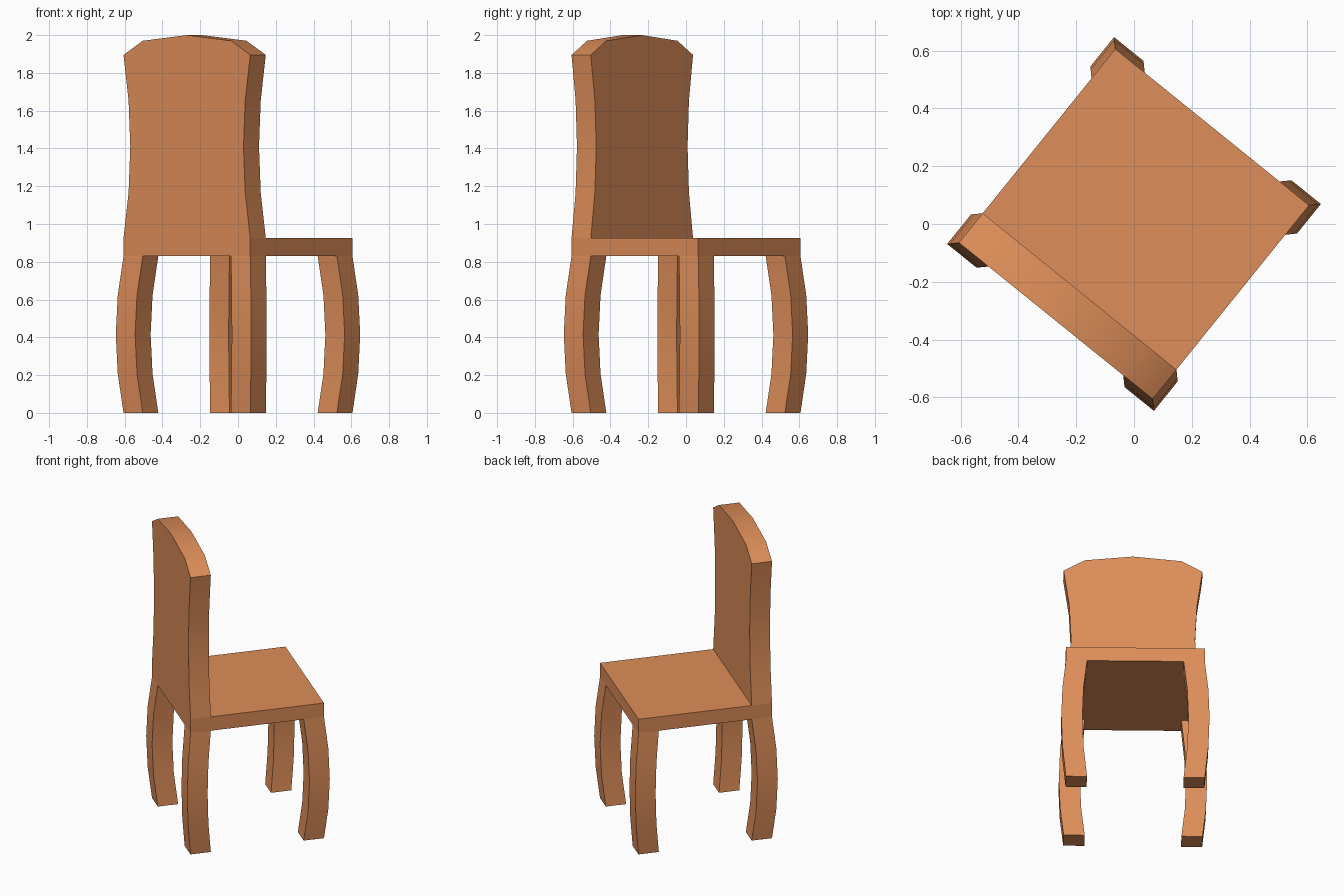
import bpy, bmesh, math

if "Cube" in bpy.data.objects:
    bpy.data.objects.remove(bpy.data.objects["Cube"])

ANGLE = math.radians(-38.9)   # the whole chair is turned about z
HALF = 0.431                  # half the seat side
THICK = 0.131                 # leg and backrest thickness
SEAT_LOW, SEAT_TOP = 0.83, 0.925

wood = bpy.data.materials.new("orange wood")
wood.diffuse_color = (0.73, 0.27, 0.10, 1)
wood.use_nodes = True
wood.node_tree.nodes["Principled BSDF"].inputs["Base Color"].default_value = wood.diffuse_color


def add_object(name, bm):
    bmesh.ops.recalc_face_normals(bm, faces=bm.faces)
    mesh = bpy.data.meshes.new(name)
    bm.to_mesh(mesh)
    bm.free()
    mesh.materials.append(wood)
    obj = bpy.data.objects.new(name, mesh)
    bpy.context.collection.objects.link(obj)
    obj.rotation_euler.z = ANGLE
    bpy.ops.object.select_all(action='DESELECT')
    obj.select_set(True)
    bpy.context.view_layer.objects.active = obj
    bpy.ops.object.shade_smooth_by_angle(angle=math.radians(30))
    return obj


def extrude(bm, points, offset):
    face = bm.faces.new([bm.verts.new(p) for p in points])
    new = bmesh.ops.extrude_face_region(bm, geom=[face])["geom"]
    verts = [g for g in new if isinstance(g, bmesh.types.BMVert)]
    bmesh.ops.translate(bm, verts=verts, vec=offset)


# Seat slab
bm = bmesh.new()
square = [(-HALF, -HALF), (HALF, -HALF), (HALF, HALF), (-HALF, HALF)]
extrude(bm, [(x, y, SEAT_LOW) for x, y in square], (0, 0, SEAT_TOP - SEAT_LOW))
add_object("seat", bm)

# Backrest: waisted sides and a gently crowned top
bm = bmesh.new()
side = []
for i in range(5):
    t = i / 4
    side.append((HALF - 0.046 * 4 * t * (1 - t), SEAT_TOP + t * (1.895 - SEAT_TOP)))
side.append((0.30, 1.97))
outline = side + [(0, 2.0)] + [(-x, z) for x, z in reversed(side)]
extrude(bm, [(x, -HALF, z) for x, z in outline], (0, THICK, 0))
add_object("backrest", bm)

# Legs: square section bowed diagonally outward
for sy, end in ((-1, "rear"), (1, "front")):
    for sx, hand in ((-1, "left"), (1, "right")):
        bm = bmesh.new()
        rings = []
        for i in range(5):
            t = i / 4
            o = HALF + 0.029 * 4 * t * (1 - t)
            n = o - THICK
            rings.append([bm.verts.new((sx * x, sy * y, t * SEAT_LOW))
                          for x, y in ((n, n), (o, n), (o, o), (n, o))])
        for a, b in zip(rings, rings[1:]):
            for k in range(4):
                j = (k + 1) % 4
                bm.faces.new((a[k], a[j], b[j], b[k]))
        bm.faces.new(rings[0])
        bm.faces.new(rings[-1])
        add_object(f"{end}_{hand}_leg", bm)
